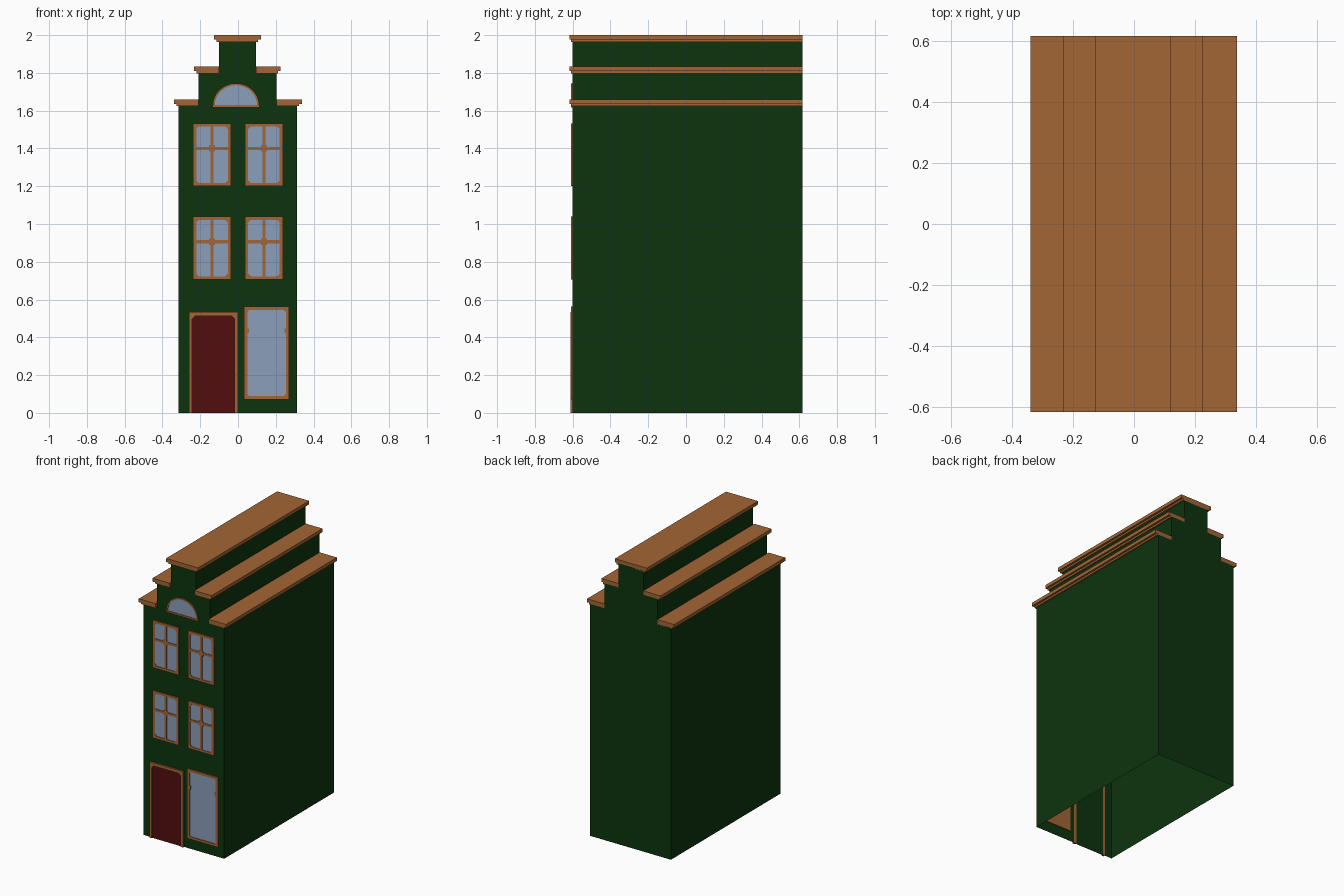
import bpy, bmesh, math

if "Cube" in bpy.data.objects:
    bpy.data.objects.remove(bpy.data.objects["Cube"])


def material(name, rgb):
    m = bpy.data.materials.new(name)
    m.diffuse_color = (*rgb, 1)
    m.use_nodes = True
    m.node_tree.nodes["Principled BSDF"].inputs["Base Color"].default_value = m.diffuse_color
    return m


GREEN = material("dark green wall", (0.004, 0.034, 0.0045))
WOOD = material("orange brown trim", (0.36, 0.132, 0.035))
GLASS = material("pale blue glass", (0.26, 0.345, 0.49))
RED = material("dark red door", (0.087, 0.004, 0.0045))


def finish(name, bm, mat):
    bmesh.ops.recalc_face_normals(bm, faces=bm.faces[:])
    me = bpy.data.meshes.new(name)
    bm.to_mesh(me)
    bm.free()
    me.materials.append(mat)
    ob = bpy.data.objects.new(name, me)
    bpy.context.collection.objects.link(ob)
    return ob


def add_prism(bm, pts, y0, y1):
    """Extrude an x-z outline from y0 to y1."""
    front = [bm.verts.new((x, y0, z)) for x, z in pts]
    back = [bm.verts.new((x, y1, z)) for x, z in pts]
    bm.faces.new(front)
    bm.faces.new(back[::-1])
    n = len(pts)
    return [bm.faces.new((front[i], back[i], back[(i + 1) % n], front[(i + 1) % n]))
            for i in range(n)]


def rect(x0, x1, z0, z1):
    return [(x0, z0), (x1, z0), (x1, z1), (x0, z1)]


def prisms(name, outlines, y0, y1, mat):
    bm = bmesh.new()
    for pts in outlines:
        add_prism(bm, pts, y0, y1)
    return finish(name, bm, mat)


FRONT, BACK = -0.60, 0.617
LEVELS = [(-0.315, 0.313, 1.63), (-0.21, 0.203, 1.805), (-0.10, 0.094, 1.975)]

# Stepped house shell, open underneath
outline = [(LEVELS[0][0], 0), (LEVELS[0][1], 0)]
left = []
for i, (xl, xr, z) in enumerate(LEVELS):
    outline.append((xr, z))
    left.append((xl, z))
    if i < 2:
        outline.append((LEVELS[i + 1][1], z))
        left.append((LEVELS[i + 1][0], z))
outline += left[::-1]
bm = bmesh.new()
sides = add_prism(bm, outline, FRONT, BACK)
bm.faces.remove(sides[0])
bm.normal_update()
finish("house_walls", bm, GREEN)


# Two-layer cornices along every step
def cornice(name, x0, x1, top, in_left, in_right):
    prisms(name + "_upper", [rect(x0, x1, top - 0.024, top)], -0.617, BACK, WOOD)
    prisms(name + "_lower", [rect(x0 + in_left, x1 - in_right, top - 0.036, top - 0.024)],
           -0.61, BACK, WOOD)


cornice("low_cornice_left", -0.34, -0.21, 1.66, 0.014, 0)
cornice("low_cornice_right", 0.203, 0.338, 1.66, 0, 0.014)
cornice("middle_cornice_left", -0.233, -0.10, 1.833, 0.014, 0)
cornice("middle_cornice_right", 0.094, 0.226, 1.833, 0, 0.014)
cornice("top_cornice", -0.128, 0.121, 2.0, 0.014, 0.014)


def border(x0, x1, z0, z1, w):
    return [rect(x0, x0 + w, z0, z1), rect(x1 - w, x1, z0, z1),
            rect(x0 + w, x1 - w, z0, z0 + w), rect(x0 + w, x1 - w, z1 - w, z1)]


def corners(x0, x1, z0, z1, s):
    """Small triangles that clip the corners of a pane."""
    return [[(x, z), (x + dx * s, z), (x, z + dz * s)]
            for x, dx in ((x0, 1), (x1, -1)) for z, dz in ((z0, 1), (z1, -1))]


def backed_glass(name, x0, x1, z0, z1):
    prisms(name + "_backing", [rect(x0, x1, z0, z1)], -0.601, -0.594, WOOD)
    prisms(name + "_glass", [rect(x0 + .01, x1 - .01, z0 + .01, z1 - .01)],
           -0.604, -0.601, GLASS)


# Upper windows with crossing glazing bars
W = 0.017
for floor, z0 in (("first_floor", 0.706), ("second_floor", 1.2)):
    for side, x0 in (("left", -0.238), ("right", 0.037)):
        name = f"{floor}_window_{side}"
        x1, z1 = x0 + 0.201, z0 + 0.333
        xm, zm = (x0 + x1) / 2, z0 + 0.2
        backed_glass(name, x0, x1, z0, z1)
        bars = border(x0, x1, z0, z1, W) + corners(x0 + W, x1 - W, z0 + W, z1 - W, 0.014)
        bars += [rect(xm - 0.009, xm + 0.009, z0 + W, z1 - W),
                 rect(x0 + W, xm - 0.009, zm - 0.008, zm + 0.008),
                 rect(xm + 0.009, x1 - W, zm - 0.008, zm + 0.008),
                 rect(xm - 0.017, xm + 0.017, zm - 0.017, zm + 0.017)]
        prisms(name + "_frame", bars, -0.608, -0.601, WOOD)

# Shop window beside the door, with short transom stubs
x0, x1, z0, z1 = 0.032, 0.27, 0.072, 0.562
backed_glass("ground_window", x0, x1, z0, z1)
prisms("ground_window_frame",
       border(x0, x1, z0, z1, W) + corners(x0 + W, x1 - W, z0 + W, z1 - W, 0.01)
       + [rect(x0 + W, x0 + W + 0.008, 0.422, 0.448), rect(x1 - W - 0.008, x1 - W, 0.422, 0.448)],
       -0.61, -0.601, WOOD)

# Door and door frame
prisms("front_door", [rect(-0.25, -0.01, 0, 0.52)], -0.604, -0.601, RED)
prisms("door_frame", [rect(-0.259, -0.243, 0, 0.533), rect(-0.018, 0, 0, 0.533),
                      rect(-0.243, -0.018, 0.512, 0.533),
                      [(-0.243, 0.512), (-0.228, 0.512), (-0.243, 0.497)],
                      [(-0.018, 0.512), (-0.033, 0.512), (-0.018, 0.497)]],
       -0.612, -0.598, WOOD)


# Half-round gable window
def arch(rx, rz, n=16):
    return [(-0.011 + rx * math.cos(math.pi * i / n), 1.628 + rz * math.sin(math.pi * i / n))
            for i in range(n + 1)]


outer, inner = arch(0.123, 0.117), arch(0.112, 0.107)
prisms("gable_window_glass", [arch(0.117, 0.112)], -0.604, -0.601, GLASS)
prisms("gable_window_frame",
       [[outer[i], outer[i + 1], inner[i + 1], inner[i]] for i in range(16)]
       + [rect(-0.136, 0.114, 1.618, 1.63)], -0.608, -0.599, WOOD)
